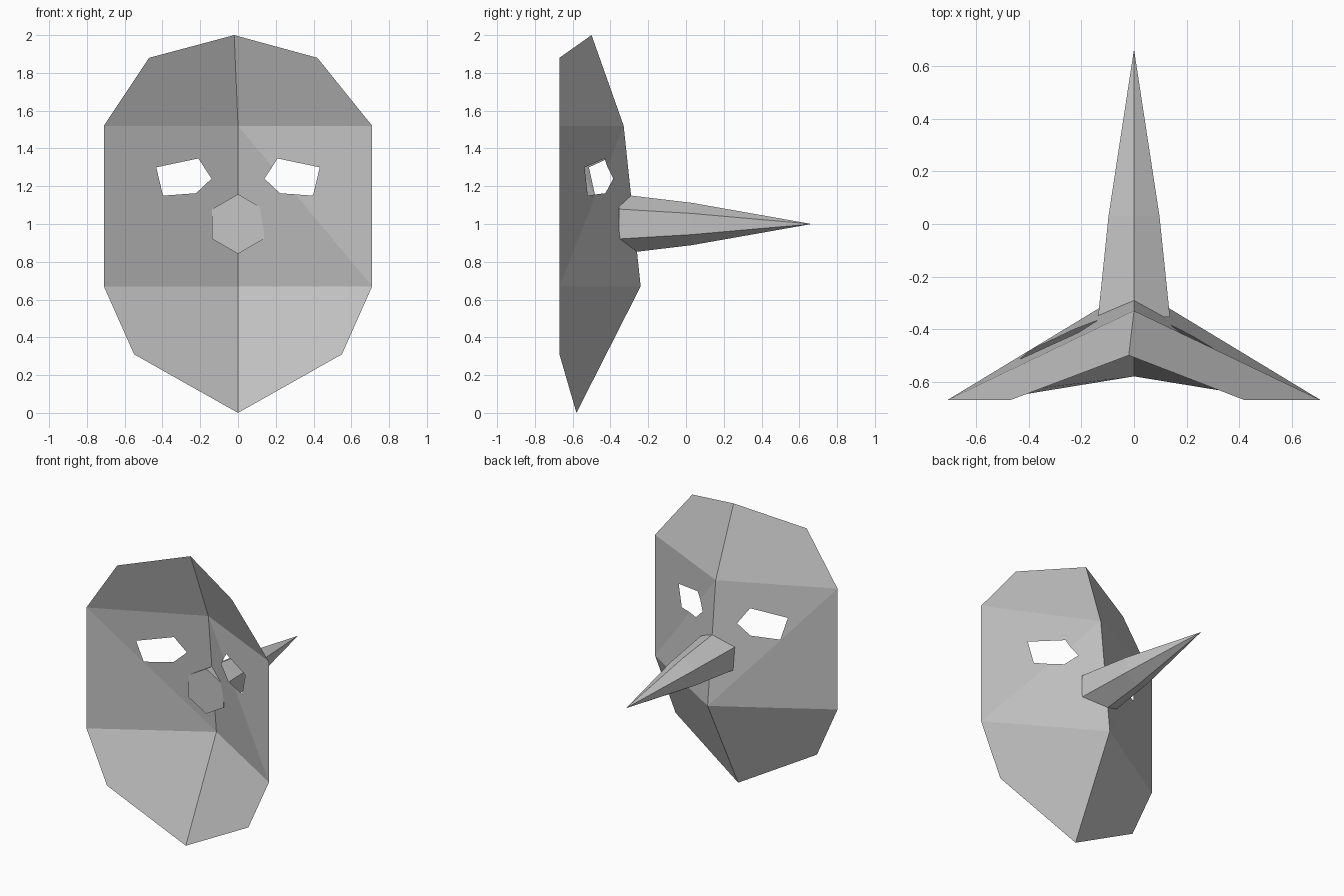
import bpy, bmesh, math
from mathutils import Vector

cube = bpy.data.objects.get("Cube")
if cube:
    bpy.data.objects.remove(cube, do_unlink=True)

GREY = (0.56, 0.56, 0.56, 1)
grey = bpy.data.materials.new("matte_grey")
grey.use_nodes = True
grey.diffuse_color = GREY
grey.node_tree.nodes["Principled BSDF"].inputs["Base Color"].default_value = GREY


def finish(name, bm):
    mesh = bpy.data.meshes.new(name)
    bm.to_mesh(mesh)
    bm.free()
    mesh.materials.append(grey)
    obj = bpy.data.objects.new(name, mesh)
    bpy.context.collection.objects.link(obj)
    return obj


def cut_hole(bm, faces, outline):
    """Cut a convex x/z outline straight through the given faces."""
    mid = sum((Vector(p) for p in outline), Vector((0, 0))) / len(outline)
    inside = list(faces)
    for p, q in zip(outline, outline[1:] + outline[:1]):
        edge = Vector(q) - Vector(p)
        normal = Vector((edge.y, 0, -edge.x))
        origin = Vector((p[0], 0, p[1]))
        if normal.dot(Vector((mid.x, 0, mid.y)) - origin) < 0:
            normal.negate()
        geom = {g for f in inside for g in (f, *f.edges, *f.verts)}
        cut = bmesh.ops.bisect_plane(bm, geom=list(geom), dist=1e-5,
                                     plane_co=origin, plane_no=normal)
        parts = [g for g in cut["geom"] if isinstance(g, bmesh.types.BMFace)]
        inside = [f for f in set(parts) if f.is_valid and
                  normal.dot(f.calc_center_median() - origin) > 0]
    bmesh.ops.delete(bm, geom=inside, context='FACES')


# Mask: a thin faceted shell folded along its centre line
bm = bmesh.new()
crown, brow, bridge, chin = [bm.verts.new(p) for p in (
    (-0.02, -0.5, 2.0), (0, -0.33, 1.52), (0, -0.24, 0.67), (0, -0.58, 0))]
middle = {}
for side, top_x in ((1, 0.42), (-1, 0.47)):
    top, temple, cheek, jaw = [bm.verts.new((side * x, -0.67, z)) for x, z in (
        (top_x, 1.88), (0.71, 1.52), (0.71, 0.67), (0.55, 0.31))]
    bm.faces.new((crown, top, temple, brow))
    bm.faces.new((bridge, cheek, jaw, chin))
    # The fold across the cheek runs the same way round on both sides
    if side > 0:
        tris = (brow, temple, cheek), (brow, cheek, bridge)
    else:
        tris = (brow, temple, bridge), (temple, cheek, bridge)
    middle[side] = [bm.faces.new(t) for t in tris]

# Eye holes
eye = [(0.14, 1.24), (0.21, 1.347), (0.433, 1.30), (0.397, 1.15), (0.222, 1.163)]
for side in (1, -1):
    cut_hole(bm, middle[side], [(side * x, z) for x, z in eye])

# The outer side of the shell points to +y
bm.normal_update()
for f in bm.faces:
    if f.normal.y < 0:
        f.normal_flip()
finish("mask_shell", bm)

# Beak: six-sided, tapering in two stages, with a flat cap at the base
bm = bmesh.new()
SIDES = 6
rings = []
for y, radius in ((-0.354, 0.158), (0.03, 0.112)):
    angles = [math.tau * i / SIDES for i in range(SIDES)]
    rings.append([bm.verts.new((radius * math.sin(a), y, 1 + radius * math.cos(a)))
                  for a in angles])
tip = bm.verts.new((0, 0.665, 1))
base, waist = rings
bm.faces.new(base)
for i in range(SIDES):
    j = (i + 1) % SIDES
    bm.faces.new((base[i], base[j], waist[j], waist[i]))
    bm.faces.new((waist[i], waist[j], tip))
bmesh.ops.recalc_face_normals(bm, faces=bm.faces)
finish("beak", bm)
